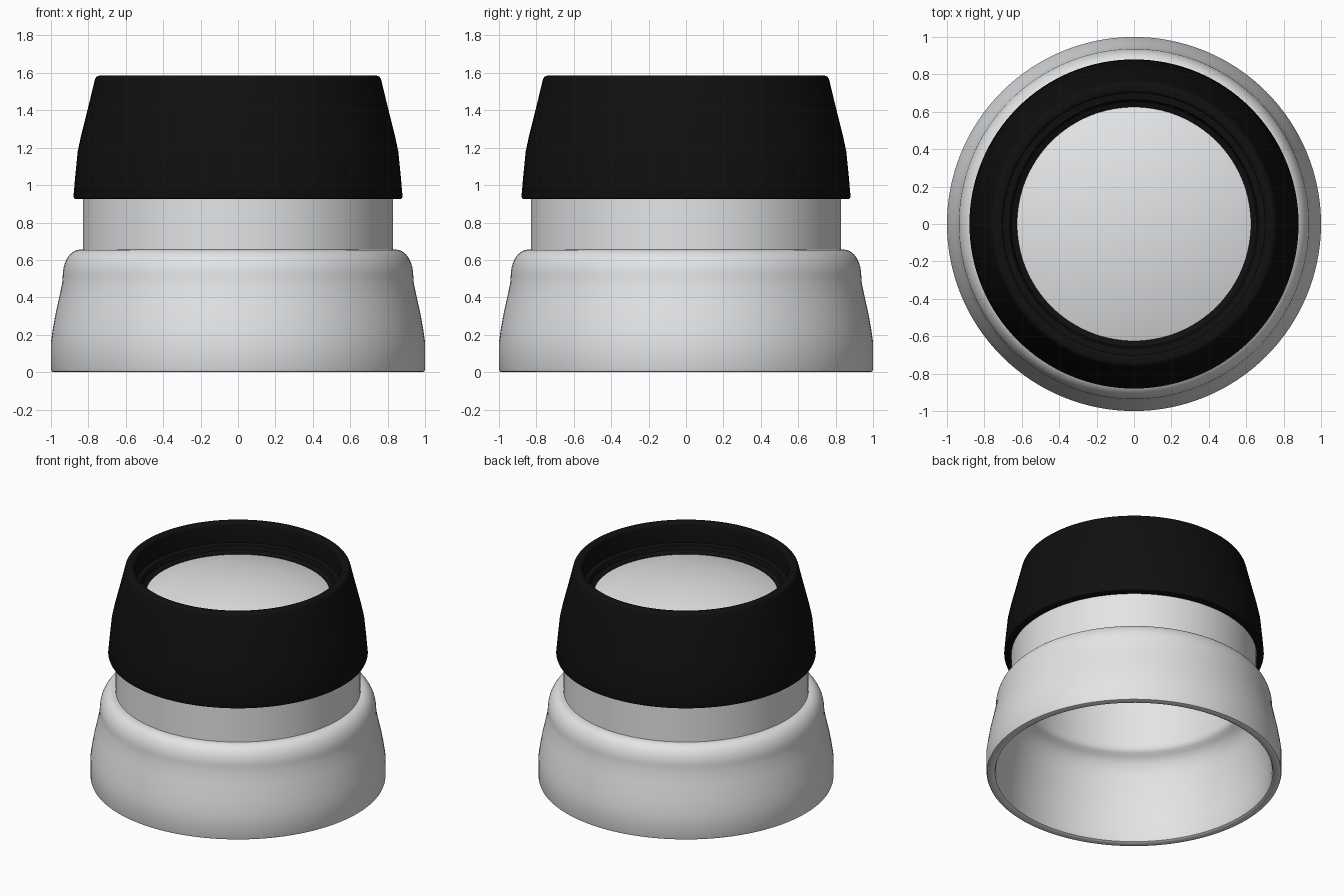
import bpy
import bmesh
import math

if "Cube" in bpy.data.objects:
    bpy.data.objects.remove(bpy.data.objects["Cube"])

SEGMENTS = 128


def material(name, rgb):
    m = bpy.data.materials.new(name)
    m.diffuse_color = (*rgb, 1.0)
    m.use_nodes = True
    m.node_tree.nodes["Principled BSDF"].inputs["Base Color"].default_value = m.diffuse_color
    return m


def arc(cx, cz, rx, rz, a0, a1, n):
    """Points on an elliptical arc, angles in degrees."""
    return [(cx + rx * math.cos(math.radians(a0 + (a1 - a0) * i / n)),
             cz + rz * math.sin(math.radians(a0 + (a1 - a0) * i / n)))
            for i in range(n + 1)]


def lathe(name, profile, mat, closed=True):
    """Turn a (radius, height) profile around the z axis."""
    bm = bmesh.new()
    verts = [bm.verts.new((r, 0, z)) for r, z in profile]
    pairs = list(zip(verts, verts[1:]))
    if closed:
        pairs.append((verts[-1], verts[0]))
    edges = [bm.edges.new(p) for p in pairs]
    bmesh.ops.spin(bm, geom=verts + edges, cent=(0, 0, 0), axis=(0, 0, 1),
                   angle=2 * math.pi, steps=SEGMENTS, use_duplicate=False)
    bmesh.ops.remove_doubles(bm, verts=bm.verts, dist=1e-5)
    bmesh.ops.recalc_face_normals(bm, faces=bm.faces)
    mesh = bpy.data.meshes.new(name)
    bm.to_mesh(mesh)
    bm.free()
    mesh.materials.append(mat)
    obj = bpy.data.objects.new(name, mesh)
    bpy.context.collection.objects.link(obj)
    bpy.ops.object.select_all(action='DESELECT')
    obj.select_set(True)
    bpy.context.view_layer.objects.active = obj
    bpy.ops.object.shade_smooth_by_angle(angle=math.radians(32))
    return obj


grey = material("light grey", (0.77, 0.78, 0.79))
black = material("matte black", (0.005, 0.005, 0.005))
glass = material("pale lens", (0.78, 0.79, 0.80))

# Flared hollow base with rounded shoulder, continuing into the neck tube
outer = [(0.985, 0.0), (0.996, 0.004), (1.0, 0.015), (1.0, 0.16),
         (0.99, 0.23), (0.976, 0.31), (0.958, 0.39), (0.94, 0.475)]
outer += arc(0.845, 0.515, 0.092, 0.14, 0, 90, 10)
neck_outside = [(0.83, 0.655), (0.83, 1.19), (0.67, 1.34)]
neck_inside = [(0.63, 1.33), (0.77, 1.15), (0.77, 0.66)]
inner = [(0.775, 0.635), (0.79, 0.615), (0.815, 0.60), (0.85, 0.56),
         (0.872, 0.50), (0.885, 0.44), (0.91, 0.31), (0.93, 0.16),
         (0.935, 0.03), (0.942, 0.008), (0.955, 0.0)]
lathe("base_and_neck", outer + neck_outside + neck_inside + inner, grey)

# Black eyepiece cap with a rounded rim and a stepped lens seat
cap = [(0.832, 0.925), (0.868, 0.925), (0.877, 0.929), (0.88, 0.938),
       (0.87, 1.05), (0.857, 1.18), (0.84, 1.26), (0.80, 1.42)]
cap += arc(0.74, 1.557, 0.026, 0.028, 15, 90, 5)
cap += arc(0.72, 1.565, 0.02, 0.02, 90, 180, 4)
cap += [(0.70, 1.435), (0.665, 1.43), (0.655, 1.40), (0.625, 1.385),
        (0.625, 1.34), (0.672, 1.34), (0.832, 1.19)]
lathe("eyepiece_cap", cap, black)

# Double convex lens
R, EDGE = 0.628, 1.38


def dome(sag, n=12):
    """Radius and rise of a shallow spherical cap, from edge to centre."""
    ball = (R * R + sag * sag) / (2 * sag)
    return [(R * (1 - i / n),
             math.sqrt(ball ** 2 - (R * (1 - i / n)) ** 2) - (ball - sag))
            for i in range(n + 1)]


upper = [(r, EDGE + h) for r, h in dome(0.10)]
lower = [(r, EDGE - 0.06 - h) for r, h in reversed(dome(0.10))]
lathe("lens", lower + upper, glass, closed=False)
